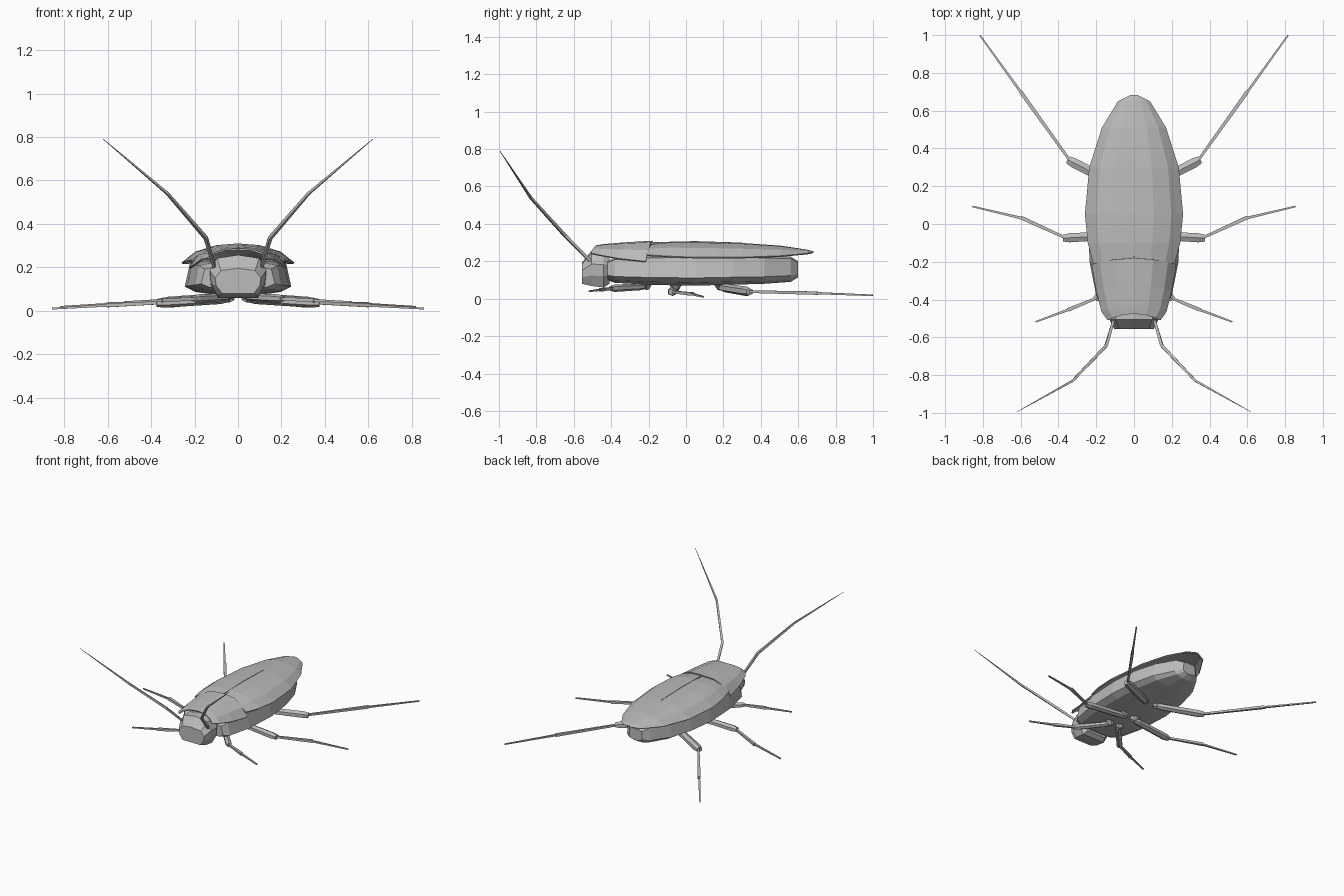
import bpy, bmesh, math
from mathutils import Vector

cube = bpy.data.objects.get("Cube")
if cube:
    bpy.data.objects.remove(cube, do_unlink=True)

grey = bpy.data.materials.new("shell grey")
grey.use_nodes = True
grey.diffuse_color = (0.5, 0.5, 0.5, 1)
grey.node_tree.nodes["Principled BSDF"].inputs["Base Color"].default_value = (0.5, 0.5, 0.5, 1)


def loft(name, rings, closed=True, caps=True):
    """Skin a list of point rings into a flat-shaded object."""
    bm = bmesh.new()
    rows = [[bm.verts.new(p) for p in ring] for ring in rings]
    n = len(rows[0])
    for a, b in zip(rows, rows[1:]):
        for i in range(n if closed else n - 1):
            j = (i + 1) % n
            bm.faces.new((a[i], a[j], b[j], b[i]))
    if caps:
        bm.faces.new(rows[0])
        bm.faces.new(rows[-1])
    bmesh.ops.remove_doubles(bm, verts=bm.verts, dist=0.0005)
    bmesh.ops.recalc_face_normals(bm, faces=bm.faces)
    mesh = bpy.data.meshes.new(name)
    bm.to_mesh(mesh)
    bm.free()
    mesh.materials.append(grey)
    obj = bpy.data.objects.new(name, mesh)
    bpy.context.collection.objects.link(obj)
    return obj


def both_sides(half):
    """Extend a half profile, centre first, across x = 0."""
    return [(-x, z) for x, z in half[:0:-1]] + half


def hull(name, half, sections):
    """Closed body: sections are (y, half width, bottom z, top z)."""
    ring = both_sides(half)
    ring += [] if half[-1][0] else [ring[0]]
    return loft(name, [[(x * w, y, lo + z * (hi - lo)) for x, z in ring]
                       for y, w, lo, hi in sections])


def shell(name, half, sections, sweep=0.0):
    """Thin arched plate; sweep pulls its outer edge forward."""
    ring = both_sides(half)
    obj = loft(name, [[(x * w, y - sweep * x * x, lo + z * (hi - lo)) for x, z in ring]
                      for y, w, lo, hi in sections], closed=False, caps=False)
    # Make sure the outer side faces up, so the thickness grows inward
    if sum(p.normal.z * p.area for p in obj.data.polygons) < 0:
        obj.data.flip_normals()
    mod = obj.modifiers.new("thickness", 'SOLIDIFY')
    mod.thickness = 0.008
    mod.offset = -1
    return obj


def limb(name, stops, sides=4):
    """Mirrored tapering rod: stops are (point, half width, half height)."""
    pts = [Vector(s[0]) for s in stops]
    rings = []
    for i, (p, w, h) in enumerate(stops):
        d = (pts[min(i + 1, len(pts) - 1)] - pts[max(i - 1, 0)]).normalized()
        side = d.cross(Vector((0, 0, 1))).normalized()
        up = side.cross(d)
        angles = [math.tau * (k + 0.5) / sides for k in range(sides)]
        grow = 1 / math.cos(math.pi / sides)
        rings.append([pts[i] + side * math.cos(a) * w * grow + up * math.sin(a) * h * grow
                      for a in angles])
    obj = loft(name, rings)
    obj.modifiers.new("other side", 'MIRROR')
    return obj


# Abdomen and thorax
hull("body", [(0, 1), (0.6, 1), (0.9, 0.92), (1, 0.25), (0.8, 0.1), (0.3, 0)], [
    (-0.42, 0.17, 0.10, 0.20), (-0.38, 0.20, 0.085, 0.22), (-0.2, 0.235, 0.075, 0.23),
    (0.05, 0.245, 0.07, 0.235), (0.25, 0.225, 0.075, 0.235), (0.42, 0.18, 0.08, 0.23),
    (0.56, 0.10, 0.09, 0.225), (0.60, 0.055, 0.115, 0.20)])

# Head
hull("head", [(0, 1), (0.75, 0.92), (1, 0.62), (0.95, 0.3), (0.7, 0)], [
    (-0.41, 0.11, 0.08, 0.25), (-0.44, 0.132, 0.06, 0.258),
    (-0.505, 0.13, 0.068, 0.257), (-0.555, 0.105, 0.08, 0.195)])

# Folded wing covers
arch = [(0, 1), (0.4, 0.95), (0.76, 0.6), (1, 0)]
shell("wing_covers", arch, [
    (-0.21, 0.215, 0.235, 0.29), (-0.1, 0.245, 0.228, 0.303), (0.05, 0.26, 0.222, 0.305),
    (0.3, 0.237, 0.222, 0.298), (0.51, 0.17, 0.23, 0.283), (0.65, 0.085, 0.243, 0.262),
    (0.682, 0.02, 0.248, 0.254)])

# Raised seam where the two wing covers meet
limb("wing_seam", [((0, -0.19, 0.299), 0.002, 0.003), ((0, 0.05, 0.305), 0.002, 0.003),
                   ((0, 0.3, 0.298), 0.001, 0.002)])

# Neck shield
shell("neck_shield", [(0, 1), (0.45, 0.93), (0.8, 0.55), (1, 0)], [
    (-0.475, 0.14, 0.245, 0.287), (-0.43, 0.172, 0.235, 0.293),
    (-0.32, 0.2, 0.215, 0.302), (-0.18, 0.225, 0.2, 0.31)], sweep=0.035)

# Antennae
limb("antennae", [((0.105, -0.5, 0.19), 0.007, 0.007), ((0.148, -0.645, 0.335), 0.008, 0.008),
                  ((0.325, -0.83, 0.54), 0.006, 0.006), ((0.62, -0.995, 0.79), 0.001, 0.001)])

# Legs: hip, knee, ankle, toe, thigh half width
legs = {
    "front": ((0.03, -0.21, 0.065), (0.205, -0.4, 0.055), (0.35, -0.455, 0.048), (0.52, -0.518, 0.04), 0.02),
    "middle": ((0.03, -0.055, 0.055), (0.375, -0.075, 0.036), (0.6, 0.035, 0.025), (0.855, 0.093, 0.01), 0.024),
    "rear": ((0.04, 0.18, 0.062), (0.35, 0.34, 0.037), (0.6, 0.7, 0.03), (0.815, 0.998, 0.018), 0.026),
}
for place, (hip, knee, ankle, toe, w) in legs.items():
    hip, knee, ankle, toe = map(Vector, (hip, knee, ankle, toe))
    h = w * 0.85
    limb(place + "_thighs", [(hip, w * 0.5, h * 0.5), (hip.lerp(knee, 0.15), w * 0.9, h * 0.9),
                             (hip.lerp(knee, 0.9), w, h), (knee, w * 0.75, h * 0.75)], 6)
    limb(place + "_shins", [(knee.lerp(hip, 0.04), 0.007, 0.007), (ankle, 0.010, 0.009)])
    limb(place + "_feet", [(ankle.lerp(knee, 0.05), 0.007, 0.006), (toe, 0.004, 0.004)])
    # Hip joint under the body
    limb(place + "_hips", [(hip + Vector((0.02, 0, 0.03)), 0.035, 0.035),
                           (hip + Vector((0, 0.001, -0.012)), 0.012, 0.012)], 6)
